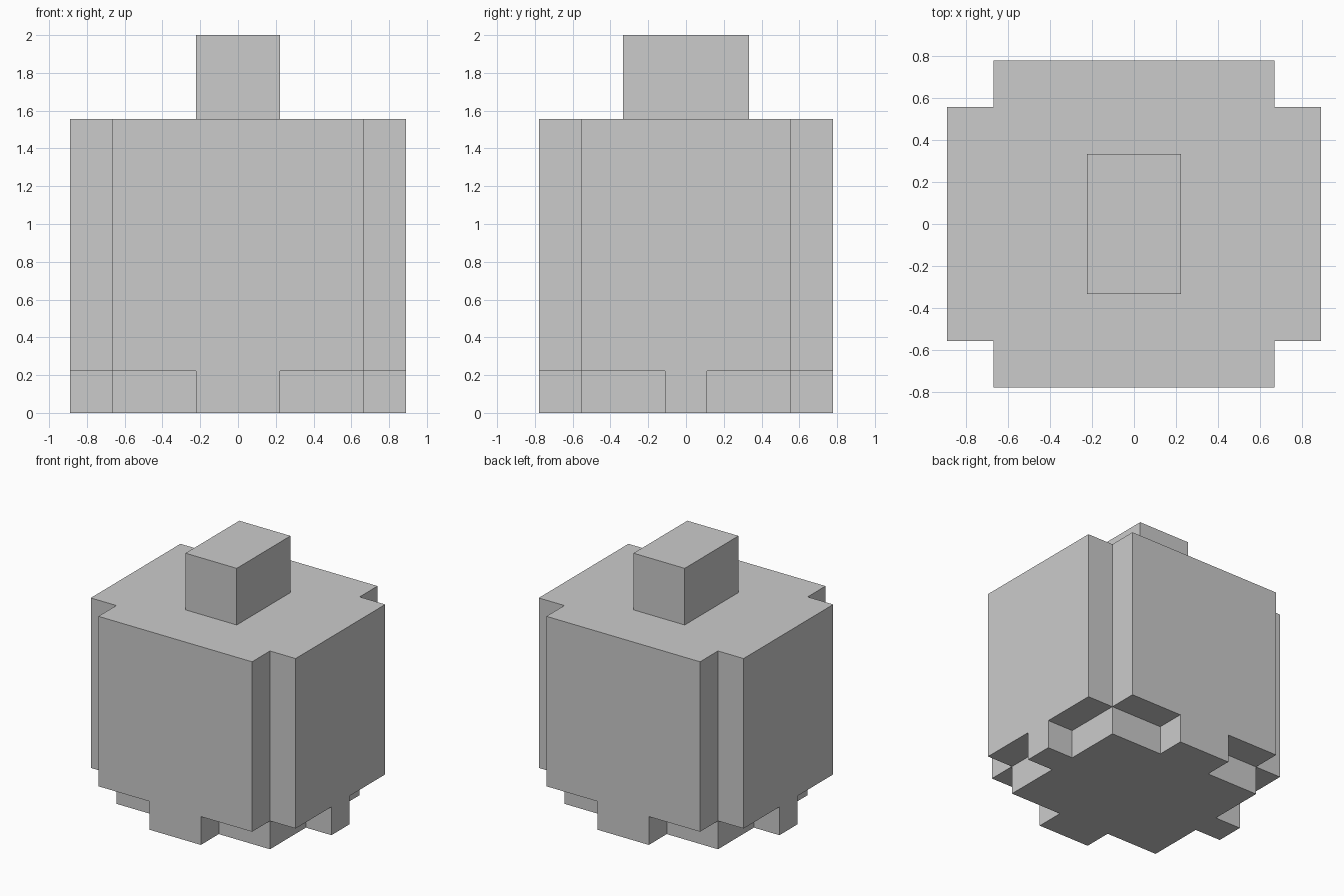
import bpy
import bmesh

if "Cube" in bpy.data.objects:
    bpy.data.objects.remove(bpy.data.objects["Cube"])

U = 2 / 18  # the model sits on a grid of ninths


def prism(name, quadrant, z0, z1):
    """Extrude an outline given by its +x +y quadrant, mirrored to all four."""
    outline = []
    for sx, sy in ((1, 1), (-1, 1), (-1, -1), (1, -1)):
        pts = quadrant if sx * sy > 0 else quadrant[::-1]
        outline += [(sx * x * U, sy * y * U, z0 * U) for x, y in pts]
    bm = bmesh.new()
    face = bm.faces.new([bm.verts.new(p) for p in outline])
    top = bmesh.ops.extrude_face_region(bm, geom=[face], use_keep_orig=True)["geom"]
    verts = [g for g in top if isinstance(g, bmesh.types.BMVert)]
    bmesh.ops.translate(bm, verts=verts, vec=(0, 0, (z1 - z0) * U))
    bmesh.ops.recalc_face_normals(bm, faces=bm.faces)
    mesh = bpy.data.meshes.new(name)
    bm.to_mesh(mesh)
    bm.free()
    obj = bpy.data.objects.new(name, mesh)
    bpy.context.collection.objects.link(obj)
    return obj


# Foot: inset core with a tab on each side, flush with the body
prism("foot", [(8, 1), (6, 1), (6, 5), (2, 5), (2, 7)], 0, 2)
# Body: block with notched vertical corners
prism("body", [(8, 5), (6, 5), (6, 7)], 2, 14)
# Top block
prism("top_block", [(2, 3)], 14, 18)
